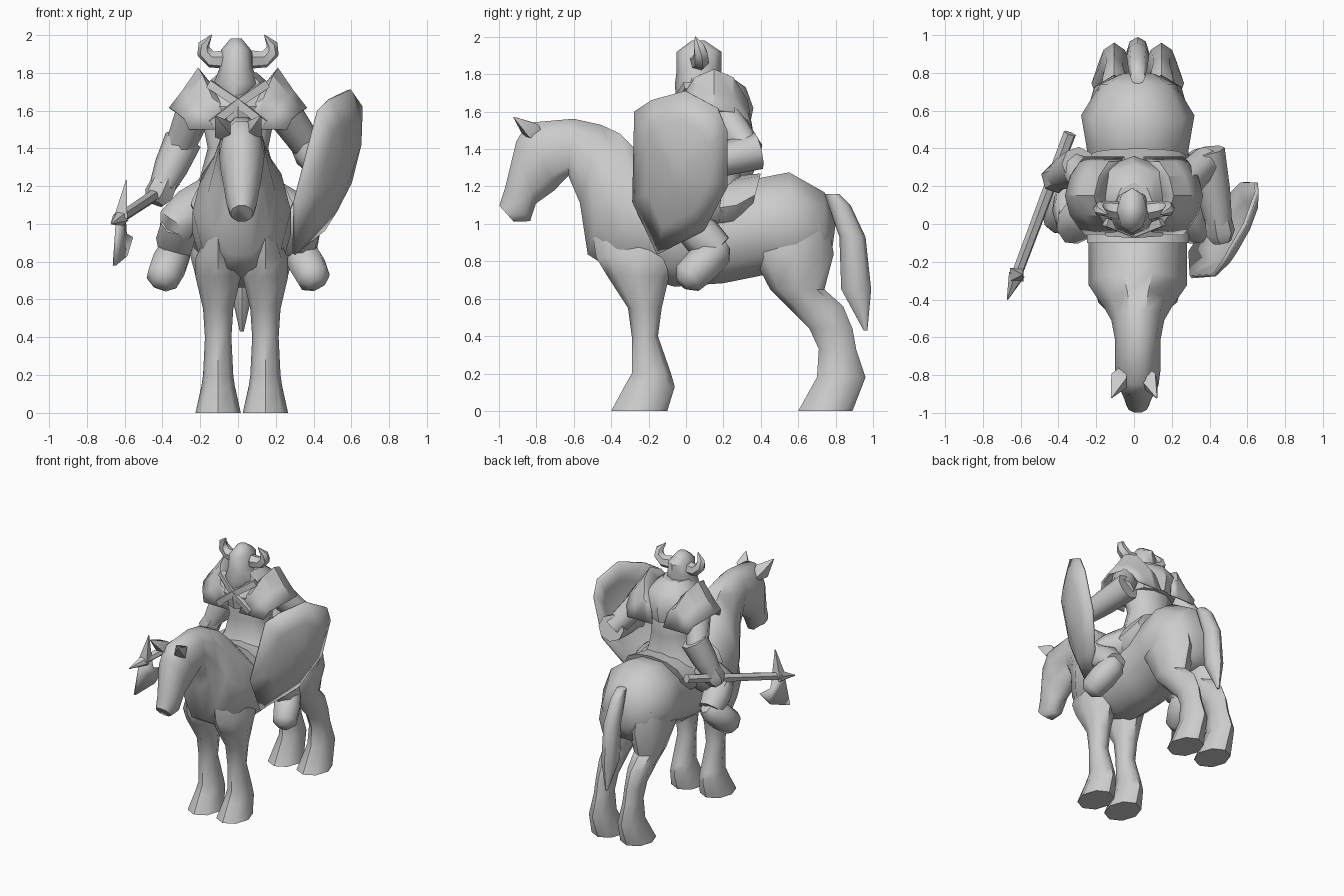
import bpy, bmesh, math
from mathutils import Vector

cube = bpy.data.objects.get("Cube")
if cube:
    bpy.data.objects.remove(cube, do_unlink=True)

GREY = (.6, .6, .6, 1)
grey = bpy.data.materials.new("plain_grey")
grey.use_nodes = True
grey.diffuse_color = GREY
grey.node_tree.nodes["Principled BSDF"].inputs["Base Color"].default_value = GREY


def skin(name, rows, closed=True, cap_start=True, cap_end=True, thickness=0, angle=50):
    """Bridge rows of points into one surface."""
    bm = bmesh.new()
    rows = [[bm.verts.new(point) for point in row] for row in rows]
    count = len(rows[0])
    for near, far in zip(rows, rows[1:]):
        for i in range(count if closed else count - 1):
            j = (i + 1) % count
            bm.faces.new((near[i], near[j], far[j], far[i]))
    if cap_start:
        bm.faces.new(rows[0])
    if cap_end:
        bm.faces.new(rows[-1])
    bmesh.ops.recalc_face_normals(bm, faces=bm.faces)
    mesh = bpy.data.meshes.new(name)
    bm.to_mesh(mesh)
    bm.free()
    mesh.materials.append(grey)
    obj = bpy.data.objects.new(name, mesh)
    bpy.context.collection.objects.link(obj)
    if thickness:
        solid = obj.modifiers.new("thickness", "SOLIDIFY")
        solid.thickness = thickness
        solid.offset = 0
    bpy.ops.object.select_all(action="DESELECT")
    bpy.context.view_layer.objects.active = obj
    obj.select_set(True)
    bpy.ops.object.shade_smooth_by_angle(angle=math.radians(angle))


def oval(centre, u, v, sides):
    turns = [math.tau * k / sides for k in range(sides)]
    return [centre + u * math.cos(t) + v * math.sin(t) for t in turns]


def profile(name, x, stations, sides=8, **options):
    """Stations hold two opposite side-profile points (y, z, y, z) and a half width."""
    rows = []
    for y_a, z_a, y_b, z_b, width in stations:
        a, b = Vector((x, y_a, z_a)), Vector((x, y_b, z_b))
        rows.append(oval((a + b) / 2, Vector((width, 0, 0)), (a - b) / 2, sides))
    skin(name, rows, **options)


def tower(name, x, levels, **options):
    """Levels hold height, front y, back y and half width."""
    profile(name, x, [(front, z, back, z, width) for z, front, back, width in levels], **options)


def limb(name, joints, radii, sides=8, **options):
    """Tube through the joints with one radius at each."""
    joints = [Vector(joint) for joint in joints]
    last = len(joints) - 1
    u = (joints[1] - joints[0]).orthogonal()
    rows = []
    for i, (joint, radius) in enumerate(zip(joints, radii)):
        along = (joints[min(i + 1, last)] - joints[max(i - 1, 0)]).normalized()
        u = (u - along * u.dot(along)).normalized()
        rows.append(oval(joint, u * radius, along.cross(u) * radius, sides))
    skin(name, rows, **options)


HORSE_X = .02

# Horse body, from rump to muzzle, and tail
profile("horse_body", HORSE_X, [
    (.8, 1, .78, .85, .1), (.74, 1.18, .74, .74, .2), (.55, 1.29, .6, .7, .3),
    (.4, 1.26, .4, .71, .27), (.2, 1.2, .2, .67, .25), (-.1, 1.24, -.06, .65, .26),
    (-.25, 1.4, -.4, .74, .26), (-.35, 1.5, -.53, .82, .18), (-.45, 1.54, -.57, 1.1, .14),
    (-.6, 1.57, -.63, 1.25, .12), (-.85, 1.55, -.7, 1.17, .12), (-.91, 1.45, -.8, 1.1, .11),
    (-.97, 1.2, -.83, 1.01, .08), (-1, 1.1, -.92, 1.01, .06)], sides=10)
tower("horse_tail", HORSE_X, [
    (1.16, .74, .82, .04), (1.1, .76, .88, .05), (.93, .82, .96, .06),
    (.65, .83, .99, .06), (.43, .95, .97, .01)])
profile("saddle", HORSE_X, [
    (.4, 1.27, .34, 1.04, .25), (.3, 1.26, .24, .94, .28),
    (.1, 1.23, .1, .92, .27), (-.1, 1.27, -.1, .95, .27)], sides=12)

# Rider trunk, mantle and helmet
tower("tunic", 0, [
    (1.1, -.1, .37, .29), (1.25, 0, .3, .2), (1.4, .02, .3, .16),
    (1.6, 0, .3, .2), (1.75, 0, .2, .1)], sides=10)
tower("mantle", 0, [
    (1.52, -.05, .34, .2), (1.62, -.07, .36, .25), (1.73, -.02, .32, .18),
    (1.8, 0, .22, .1)], angle=35)
tower("helmet", -.01, [
    (1.66, -.05, .12, .05), (1.74, -.06, .17, .12), (1.82, -.05, .19, .09),
    (1.92, -.05, .19, .08), (1.98, .03, .1, .03)])

for sign, side in ((1, "left"), (-1, "right")):
    def mirrored(*points):
        return [Vector((sign * x, y, z)) for x, y, z in points]

    # Horse legs and ears
    leg_x = HORSE_X + sign / 8
    tower(side + "_fore_leg", leg_x, [
        (.95, -.5, 0, .06), (.82, -.48, -.03, .12), (.72, -.42, -.09, .12),
        (.55, -.31, -.13, .08), (.4, -.29, -.15, .07), (.2, -.29, -.08, .08),
        (.13, -.33, -.06, .09), (0, -.4, -.1, .12)])
    tower(side + "_hind_leg", leg_x, [
        (1, .45, .76, .12), (.84, .35, .79, .15), (.65, .45, .74, .1),
        (.56, .54, .84, .08), (.44, .66, .89, .06), (.33, .71, .91, .06),
        (.18, .7, .96, .08), (0, .6, .89, .12)])
    limb(side + "_ear", mirrored((.06, -.78, 1.46), (.08, -.83, 1.5), (.12, -.92, 1.57)),
         (.03, .06, .004), sides=4)

    # Rider legs and boots
    hip, knee, ankle, toe = mirrored(
        (.15, .15, 1.13), (.32, 0, 1.01), (.33, .17, .86), (.4, .01, .71))
    limb(side + "_thigh", [hip, hip.lerp(knee, .6), knee, knee.lerp(ankle, .4)],
         (.12, .13, .11, .09))
    limb(side + "_shin", [knee, knee.lerp(ankle, .5), ankle], (.09, .11, .09))
    limb(side + "_boot", [ankle.lerp(toe, -.2), ankle, ankle.lerp(toe, .5), toe,
                          ankle.lerp(toe, 1.2)], (.05, .09, .1, .09, .04))

    # Shoulder guard: half arches that rise to a ridge and fall outward
    arches = []
    for x, top in ((.15, 1.74), (.21, 1.82), (.29, 1.7), (.36, 1.61)):
        arch = []
        for k in range(7):
            c, s = math.cos(math.pi * k / 6), math.sin(math.pi * k / 6)
            arch.append((sign * (x - c * c / 10), .15 - c / 5, 1.5 + (top - 1.5) * s))
        arches.append(arch)
    skin(side + "_shoulder_guard", arches, closed=False, cap_start=False,
         cap_end=False, thickness=.015, angle=30)

    # Horn and crossed chest strap
    limb(side + "_horn", mirrored((.07, .07, 1.87), (.14, .08, 1.87), (.18, .08, 1.91),
                                  (.18, .07, 1.95), (.14, .05, 2)),
         (.05, .045, .04, .03, .003), sides=6)
    limb(side + "_chest_strap", mirrored((.15, .01, 1.74), (0, -.05, 1.64), (-.14, -.04, 1.53)),
         (.03, .03, .03), sides=4, angle=30)

# Arms: the right reaches down to the axe, the left bends behind the shield
for side, shoulder, elbow, wrist in (
        ("right", (-.22, .17, 1.62), (-.31, .3, 1.4), (-.4, .25, 1.2)),
        ("left", (.22, .17, 1.62), (.39, .34, 1.38), (.45, 0, 1.3))):
    shoulder, elbow, wrist = Vector(shoulder), Vector(elbow), Vector(wrist)
    reach = (wrist - elbow).normalized()
    limb(side + "_upper_arm", [shoulder, elbow], (.1, .08))
    limb(side + "_forearm", [elbow - reach / 20, elbow.lerp(wrist, .5), wrist], (.1, .09, .07))
    limb(side + "_hand", [wrist - reach / 20, wrist + reach / 20, wrist + reach / 10],
         (.07, .08, .05), sides=6)

# Axe: shaft, pointed cap, upper spike and lower blade
pommel, tip = Vector((-.34, .48, 1.22)), Vector((-.67, -.4, 1))
shaft = tip - pommel
head = pommel + shaft * .85
limb("axe_shaft", [pommel, head], (.035, .03), sides=6)
limb("axe_cap", [head, tip], (.045, .004), sides=6)
limb("axe_spike", [head, head + Vector((.03, 0, .2))], (.05, .003), sides=4)
blade = [head + shaft * along - Vector((0, 0, drop)) for along, drop in (
    (-.05, 0), (-.07, .1), (-.17, .14), (-.08, .22), (.1, .23), (.05, 0))]
skin("axe_blade", [blade], cap_end=False, thickness=.02)

# Shield: tilted outline with a domed middle
OUTLINE = [(-.28, 1.12), (-.27, 1.6), (-.18, 1.66), (0, 1.71), (.17, 1.62),
           (.22, 1.5), (.22, 1.2), (.1, .97), (-.15, .84)]
rings = []
for scale, bulge in ((1, 0), (.65, .06), (.2, .1)):
    ring = []
    for y, z in OUTLINE:
        y, z = y * scale, 1.3 + (z - 1.3) * scale
        ring.append(Vector((.16 + y / 2 + z / 4, y, z)) + Vector((.9, -.4, -.2)) * bulge)
    rings.append(ring)
skin("shield", rings, cap_start=False, thickness=.02)
